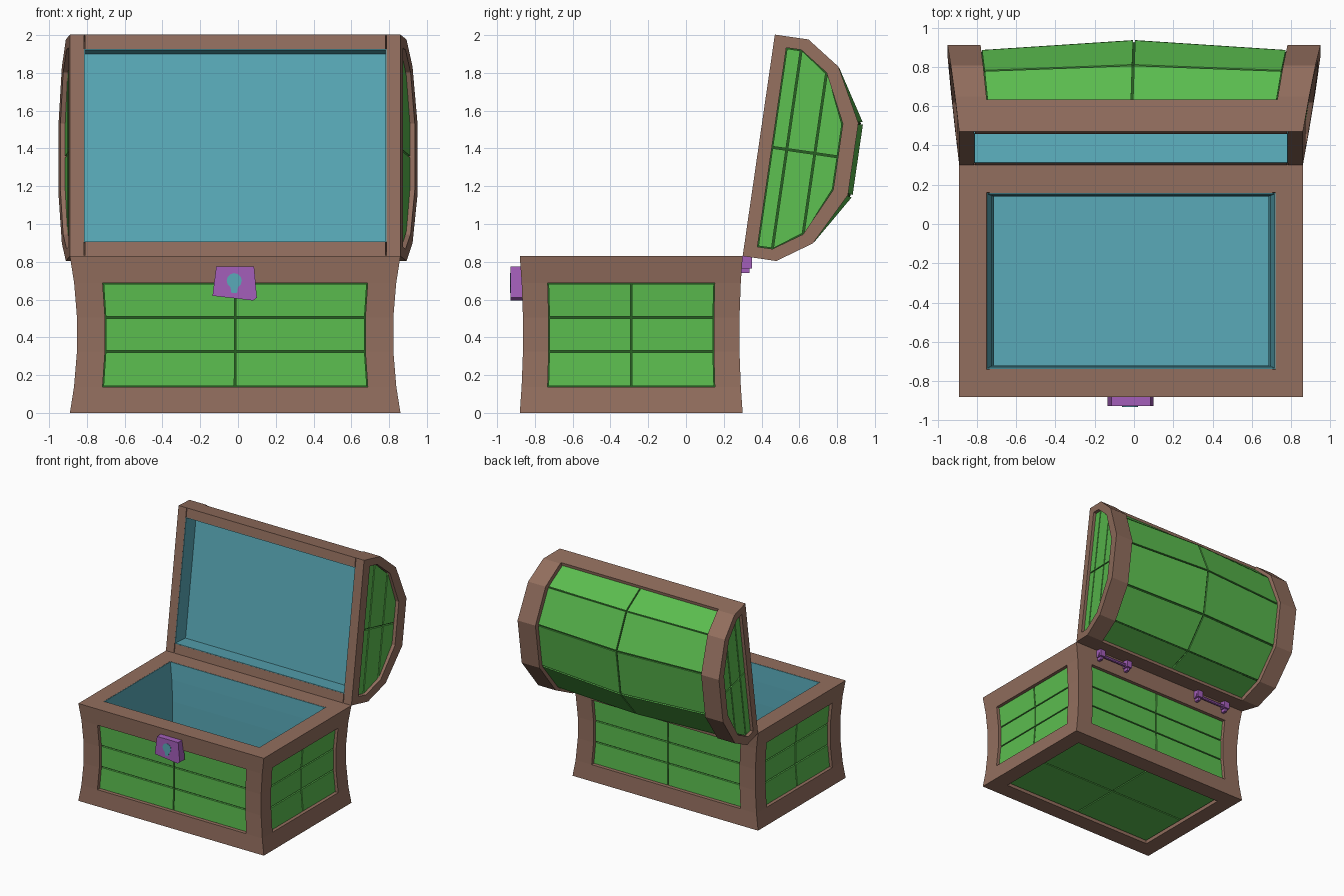
import bpy
import bmesh
import math
from mathutils import Vector

cube = bpy.data.objects.get("Cube")
if cube:
    bpy.data.objects.remove(cube, do_unlink=True)


def material(name, rgb):
    m = bpy.data.materials.new(name)
    m.use_nodes = True
    m.diffuse_color = (*rgb, 1)
    m.node_tree.nodes["Principled BSDF"].inputs["Base Color"].default_value = (*rgb, 1)
    return m


BROWN = material("brown wood", (0.29, 0.157, 0.112))
GREEN = material("green planks", (0.105, 0.51, 0.078))
DARK = material("dark green grooves", (0.02, 0.11, 0.016))
TEAL = material("teal lining", (0.1, 0.4, 0.48))
PURPLE = material("purple metal", (0.37, 0.113, 0.49))


def loft(bm, rings, warp):
    """Closed solid through a list of equal point loops."""
    vs = [[bm.verts.new(warp(*p)) for p in r] for r in rings]
    n = len(rings[0])
    for a, b in zip(vs, vs[1:]):
        for i in range(n):
            j = (i + 1) % n
            bm.faces.new((a[i], a[j], b[j], b[i]))
    bm.faces.new(vs[0][::-1])
    bm.faces.new(vs[-1])


def box(bm, x, y, z, warp, cuts=()):
    levels = [z[0]] + [c for c in cuts if z[0] < c < z[1]] + [z[1]]
    loft(bm, [[(x[0], y[0], h), (x[1], y[0], h), (x[1], y[1], h), (x[0], y[1], h)]
              for h in levels], warp)


def finish(name, bm, mat):
    bmesh.ops.recalc_face_normals(bm, faces=bm.faces)
    me = bpy.data.meshes.new(name)
    bm.to_mesh(me)
    bm.free()
    me.materials.append(mat)
    ob = bpy.data.objects.new(name, me)
    bpy.context.collection.objects.link(ob)


def side(s, a, b):
    return tuple(sorted((s * a, s * b)))


def plain(x, y, z):
    return Vector((x, y, z))


# Base: straight boxes pinched at the waist
CX, CY, H = -0.015, -0.29, 0.83
HX, HY = 0.875, 0.59
PX, PY = 0.72, 0.45          # panel half sizes
IX, IY = 0.73, 0.4425        # cavity half sizes
T = 0.005
ROWS = (0.137, 0.325, 0.505, 0.687)
GAP = 0.005


def pinch(x, y, z):
    f = 1 - ((z - H / 2) / (H / 2)) ** 2
    return Vector((CX + x * (1 - 0.045 * f), CY + y * (1 - 0.03 * f), z))


frame, backing, planks, lining = (bmesh.new() for _ in range(4))
for s in (-1, 1):
    for t in (-1, 1):
        box(frame, side(s, PX, HX), side(t, PY, HY), (0, H), pinch, ROWS)
    for z in ((0, ROWS[0]), (ROWS[-1], H)):
        box(frame, (-PX, PX), side(s, IY + T, HY), z, pinch)
        box(frame, side(s, IX + T, HX), (-PY, PY), z, pinch)
    # walls behind the planks
    box(backing, (-PX, PX), side(s, IY + T, 0.55), (ROWS[0], ROWS[-1]), pinch, ROWS)
    box(backing, side(s, IX + T, 0.835), (-PY, PY), (ROWS[0], ROWS[-1]), pinch, ROWS)
    # planks on the four walls and the underside
    for a, b in zip(ROWS, ROWS[1:]):
        for t in (-1, 1):
            z = (a + GAP, b - GAP)
            box(planks, side(t, GAP, PX - GAP), side(s, 0.545, 0.567), z, pinch)
            box(planks, side(s, 0.83, 0.852), side(t, GAP, PY - GAP), z, pinch)
    for t in (-1, 1):
        box(planks, side(s, GAP, IX - GAP), side(t, GAP, IY - GAP), (0.02, 0.04), pinch)
    # cavity lining
    box(lining, (-IX, IX), side(s, IY, IY + T), (0.1, H - 0.001), pinch, ROWS)
    box(lining, side(s, IX, IX + T), (-IY - T, IY + T), (0.1, H - 0.001), pinch, ROWS)
box(backing, (-IX - T, IX + T), (-IY - T, IY + T), (0.03, 0.1), pinch)
box(lining, (-IX, IX), (-IY, IY), (0.1, 0.105), pinch)
finish("base_frame", frame, BROWN)
finish("base_backing", backing, DARK)
finish("base_planks", planks, GREEN)
finish("base_lining", lining, TEAL)

# Lid: x across, u up the open face, w out through the rounded back
L = 1.185
OUTER = [(0, 0), (0, 0.18), (0.12, 0.358), (0.40, 0.505)]
INNER = [(0.06, 0.07), (0.06, 0.15), (0.16, 0.30), (0.415, 0.424)]
OUTER += [(L - u, w) for u, w in OUTER[::-1]]
INNER += [(L - u, w) for u, w in INNER[::-1]]
TILT = math.atan2(0.17, 1.17)


def lid(x, u, w):
    return Vector((CX + 0.03 * w + x * (1 + 0.17 * w),
                   0.30 + math.sin(TILT) * u + math.cos(TILT) * w,
                   H + math.cos(TILT) * u - math.sin(TILT) * w))


def prism(bm, profile, x0, x1):
    loft(bm, [[(x, u, w) for u, w in profile] for x in (x0, x1)], lid)


def back_point(t, x, drop):
    """Point on the bulging back; t counts along the outer profile."""
    i = min(int(t), len(OUTER) - 2)
    (u0, w0), (u1, w1) = OUTER[i], OUTER[i + 1]
    u, w = u0 + (u1 - u0) * (t - i), w0 + (w1 - w0) * (t - i)
    k = (1 - abs(x) / PX) * (w - 0.18) / 0.325
    u = L / 2 + (u - L / 2) * (0.97 + 0.05 * k - drop)
    return (x, u, w - 0.025 + 0.05 * k - drop)


def back_plank(bm, t0, t1, x0, x1, top, bottom):
    loft(bm, [[back_point(t, x, d) for t, x in ((t0, x0), (t1, x0), (t1, x1), (t0, x1))]
              for d in (top, bottom)], lid)


frame, backing, planks, lining = (bmesh.new() for _ in range(4))
OX, U0, U1, DEPTH = 0.795, 0.081, 1.104, 0.17
for u in ((0, U0 - T), (U1 + T, L)):
    box(frame, (-OX, OX), u, (0, 0.165), lid)
for s in (-1, 1):
    # curved end bands and rails beside the opening
    prism(frame, OUTER + INNER[::-1], s * PX, s * HX)
    box(frame, side(s, OX + T, HX), (0, L), (0, 0.07), lid)
    # end boards
    prism(backing, INNER, s * (OX + T), s * 0.835)
    mid = L / 2
    for i in range(3):
        (u0, w0), (u1, w1) = INNER[i], INNER[i + 1]
        half = [(u0 + GAP, w0 + GAP), (u1 + GAP, w1 - GAP),
                (mid - GAP, w1 - GAP), (mid - GAP, w0 + GAP)]
        prism(planks, half, s * 0.83, s * 0.852)
        prism(planks, [(L - u, w) for u, w in half], s * 0.83, s * 0.852)
    # rounded back
    for i in range(1, 6):
        back_plank(backing, i, i + 1, 0, s * PX, 0.012, 0.03)
        back_plank(planks, i + 0.02, i + 0.98, s * GAP, s * (PX - GAP), 0, 0.02)
    # opening lining
    box(lining, side(s, OX, OX + T), (U0 - T, U1 + T), (0.001, DEPTH), lid)
for u in ((U0 - T, U0), (U1, U1 + T)):
    box(lining, (-OX, OX), u, (0.001, DEPTH), lid)
box(lining, (-OX, OX), (U0, U1), (DEPTH - T, DEPTH), lid)
finish("lid_frame", frame, BROWN)
finish("lid_backing", backing, DARK)
finish("lid_planks", planks, GREEN)
finish("lid_lining", lining, TEAL)

# Lock with keyhole
lock = bmesh.new()
shape = [(-0.115, 0.775), (0.085, 0.775), (0.10, 0.61), (0.08, 0.595), (-0.135, 0.62)]
loft(lock, [[(x, y, z) for x, z in shape] for y in (-0.86, -0.928)], plain)
finish("lock", lock, PURPLE)

hole = bmesh.new()
arc = [math.radians(-60 + 30 * i) for i in range(11)]
shape = [(-0.02 + 0.04 * math.cos(a), 0.70 + 0.04 * math.sin(a)) for a in arc]
shape += [(-0.035, 0.635), (-0.005, 0.635)]
loft(hole, [[(x, y, z) for x, z in shape] for y in (-0.925, -0.931)], plain)
finish("keyhole", hole, TEAL)

# Hinges: two knuckles and a pin each
hinges = bmesh.new()
for c in (-0.55, 0.48):
    for s in (-1, 1):
        x = c + s * 0.14
        box(hinges, (x - 0.025, x + 0.025), (0.28, 0.35), (0.765, 0.83), plain)
        box(hinges, (x - 0.012, x + 0.012), (0.28, 0.335), (0.74, 0.77), plain)
    ring = [(0.322 + 0.014 * math.cos(a), 0.785 + 0.014 * math.sin(a))
            for a in (math.tau * i / 8 for i in range(8))]
    loft(hinges, [[(x, y, z) for y, z in ring] for x in (c - 0.17, c + 0.17)], plain)
finish("hinges", hinges, PURPLE)
